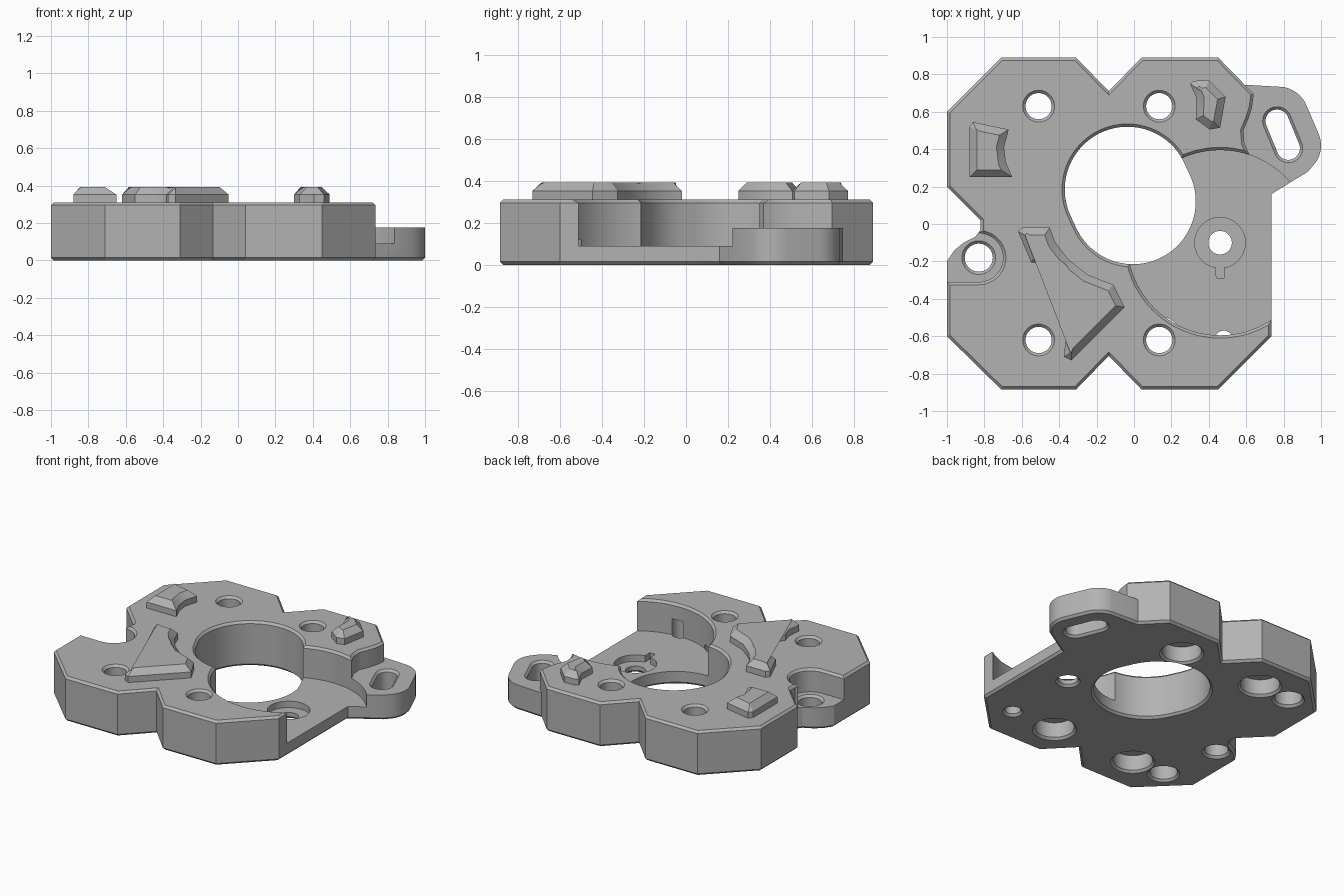
import bpy, bmesh, math
from mathutils import Vector

cube = bpy.data.objects.get("Cube")
if cube:
    bpy.data.objects.remove(cube)

grey = bpy.data.materials.new("plain grey")
grey.use_nodes = True
grey.diffuse_color = (0.45, 0.45, 0.45, 1)
grey.node_tree.nodes["Principled BSDF"].inputs["Base Color"].default_value = grey.diffuse_color

TOP, FLOOR, EAR, TAB, C = 0.31, 0.09, 0.175, 0.15, 0.015


def inset(pts, d):
    """Move a counter-clockwise outline inward by d with mitred corners."""
    out = []
    for i, p in enumerate(pts):
        a = (p - pts[i - 1]).normalized()
        b = (pts[(i + 1) % len(pts)] - p).normalized()
        na, nb = Vector((-a.y, a.x)), Vector((-b.y, b.x))
        out.append(p + (na + nb) * d / max(1 + na.dot(nb), 0.3))
    return out


def prism(name, outline, layers):
    """Stack insets of an outline; layers are (height, inset) pairs."""
    pts = [Vector(p) for p in outline]
    if sum(pts[i - 1].cross(p) for i, p in enumerate(pts)) < 0:
        pts.reverse()
    bm = bmesh.new()
    rings = [[bm.verts.new((p.x, p.y, z)) for p in inset(pts, d)] for z, d in layers]
    n = len(pts)
    for lo, hi in zip(rings, rings[1:]):
        for i in range(n):
            j = (i + 1) % n
            bm.faces.new((lo[i], lo[j], hi[j], hi[i]))
    bm.faces.new(rings[0][::-1])
    bm.faces.new(rings[-1])
    me = bpy.data.meshes.new(name)
    bm.to_mesh(me)
    bm.free()
    me.materials.append(grey)
    ob = bpy.data.objects.new(name, me)
    bpy.context.collection.objects.link(ob)
    return ob


def arc(x, y, r, a0=0, a1=360, n=48):
    """Points along an arc; a full turn leaves out the repeated end."""
    steps = n if a1 - a0 >= 360 else n + 1
    angles = [math.radians(a0 + (a1 - a0) * i / n) for i in range(steps)]
    return [(x + r * math.cos(t), y + r * math.sin(t)) for t in angles]


def stadium(p, q, r, n=32):
    """Two half circles joined by straight sides."""
    a = math.degrees(math.atan2(q[1] - p[1], q[0] - p[0]))
    return arc(*q, r, a - 90, a + 90, n) + arc(*p, r, a + 90, a + 270, n)


def boolean(target, tool, operation):
    tool.hide_render = True
    mod = target.modifiers.new("shape", "BOOLEAN")
    mod.operation, mod.solver, mod.object = operation, "EXACT", tool
    bpy.context.view_layer.objects.active = target
    bpy.ops.object.modifier_apply(modifier=mod.name)
    bpy.data.objects.remove(tool)


def cut(outline, low, high):
    """Cut a hole from low to high; None means open, with a chamfered rim."""
    start = [(-0.01, -C - 0.01), (C, 0)] if low is None else [(low, 0)]
    end = [(high, 0)]
    if high is None:
        end = [(TOP - C, 0), (TOP + 0.01, -C - 0.01)]
    elif high in (EAR, TAB):
        end = [(high - C, 0), (high + 0.01, -C - 0.01)]
    boolean(plate, prism("cutter", outline, start + end), "DIFFERENCE")


# Main plate with octagonal lobes, notches and an inward curve beside the ear
plate = prism("base_plate", [
    (-1, -0.6), (-0.71, -0.885), (-0.31, -0.885), (-0.135, -0.705), (0.04, -0.885),
    (0.45, -0.885), (0.735, -0.6), (0.735, 0.16), (0.62, 0.365), (0.59, 0.43),
    (0.585, 0.5), (0.61, 0.56), (0.63, 0.62), (0.64, 0.695), (0.45, 0.89),
    (0.04, 0.89), (-0.135, 0.71), (-0.31, 0.89), (-0.71, 0.89), (-1, 0.6),
    (-1, 0.2), (-0.82, 0.02), (-0.82, -0.03), (-0.85, -0.07), (-0.91, -0.1),
    (-0.96, -0.14), (-1, -0.2)],
    [(0, C), (C, 0), (TOP - C, 0), (TOP, C)])

# Low rounded ear on the side
ear = prism("side_ear", [(0.5, 0.1), (0.66, 0.1), (0.735, 0.16), (0.93, 0.28)]
            + arc(0.84, 0.42, 0.16, -35, 22, 8) + arc(0.77, 0.57, 0.165, 22, 80, 8)
            + [(0.58, 0.745), (0.54, 0.7), (0.54, 0.4)],
            [(0, C), (C, 0), (EAR, 0)])
boolean(plate, ear, "UNION")

# Large round side pocket, recessed seat with key slot, and its bored centre
cut(arc(0.46, -0.1, 0.495, n=96), FLOOR, None)
cut(arc(0.46, -0.1, 0.135, -81, 261) + [(0.44, -0.29), (0.48, -0.29)], 0.045, FLOOR + 0.05)
cut(arc(0.46, -0.1, 0.063), None, 0.08)

# Low corner tab pocket and its hole
cut(arc(-0.83, -0.18, 0.13, -90, 85, 24) + [(-0.84, -0.04), (-1.2, -0.04), (-1.2, -0.31)],
    TAB, None)
cut(arc(-0.83, -0.18, 0.075), None, TAB)

# Central opening and ear slot
cut(stadium((-0.035, 0.185), (-0.005, 0.12), 0.335, 48), None, None)
cut(stadium((0.765, 0.55), (0.825, 0.405), 0.062, 20), None, EAR)

# Four mounting holes with counterbores underneath
for x in (-0.51, 0.135):
    for y in (-0.62, 0.63):
        cut(arc(x, y, 0.07), 0.05, None)
        cut(arc(x, y, 0.125), None, 0.12)

# Blind holes underneath
for x, y, r in ((-0.755, -0.61, 0.088), (-0.755, 0.615, 0.088), (0.48, -0.62, 0.05)):
    cut(arc(x, y, r), None, 0.2)

# Raised chamfered pads on top
pads = {
    "small_left_pad": [
        (-0.88, 0.25), (-0.65, 0.25), (-0.685, 0.33), (-0.695, 0.41), (-0.67, 0.505),
        (-0.86, 0.545), (-0.88, 0.52)],
    "small_right_pad": [
        (0.3, 0.75), (0.335, 0.67), (0.33, 0.56), (0.405, 0.505), (0.46, 0.515),
        (0.49, 0.68), (0.4, 0.77), (0.32, 0.765)],
    "long_curved_pad": [
        (-0.62, -0.04), (-0.6, -0.02), (-0.45, -0.02), (-0.42, -0.1), (-0.35, -0.19),
        (-0.25, -0.27), (-0.11, -0.325), (-0.05, -0.445), (-0.335, -0.73),
        (-0.375, -0.71), (-0.365, -0.61), (-0.385, -0.545), (-0.335, -0.47),
        (-0.32, -0.39), (-0.34, -0.32), (-0.39, -0.25), (-0.46, -0.215), (-0.55, -0.205)],
}
objects = [plate]
for name, outline in pads.items():
    objects.append(prism(name, outline, [(TOP - 0.01, 0), (0.352, 0), (0.392, 0.04)]))

# Smooth the round walls and keep edges crisp
bpy.context.view_layer.update()
bpy.ops.object.select_all(action="DESELECT")
for ob in objects:
    ob.select_set(True)
bpy.context.view_layer.objects.active = plate
bpy.ops.object.shade_smooth_by_angle(angle=math.radians(25))
